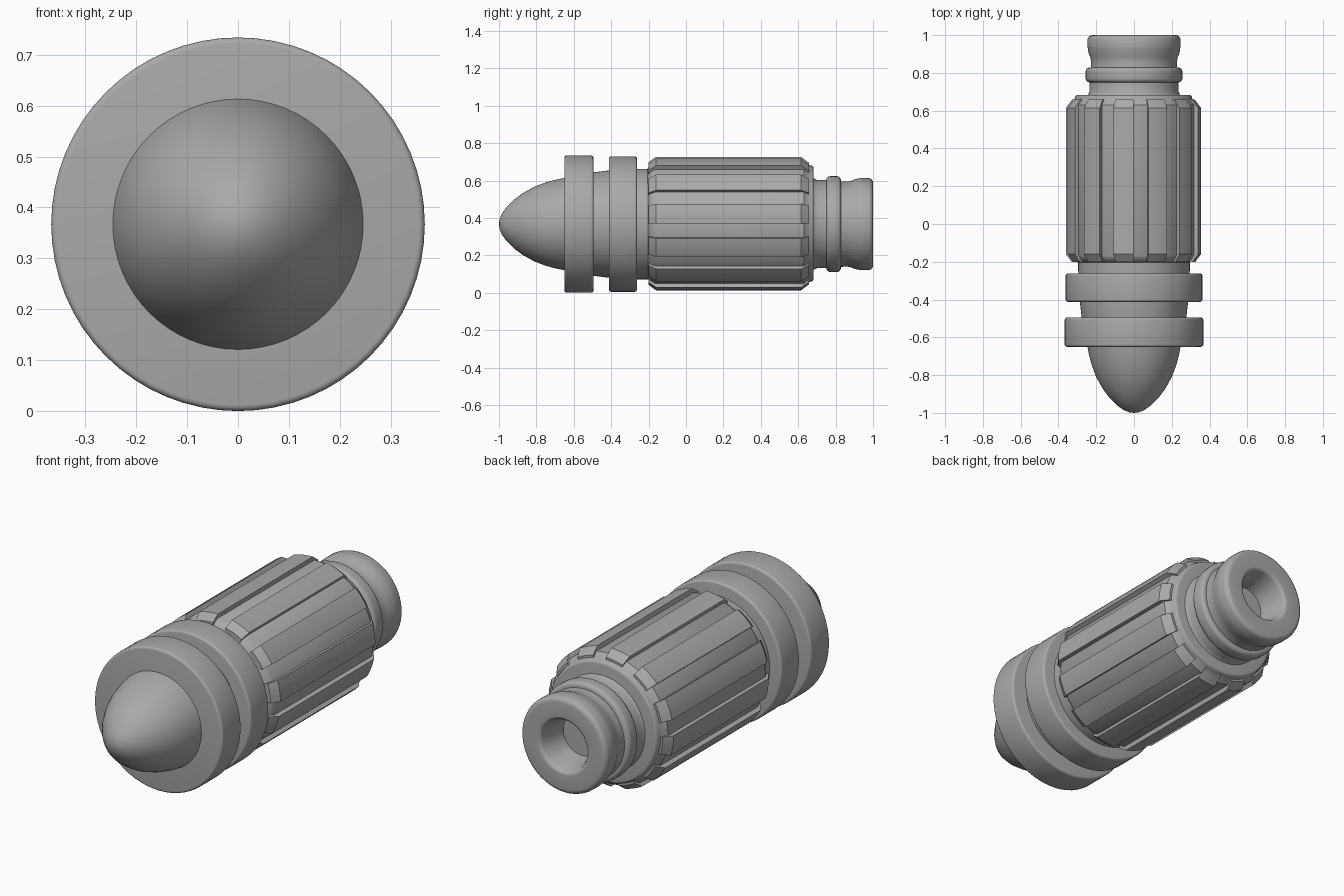
import bpy, bmesh
from math import sin, cos, pi, tau, radians

AXIS_Z = 0.367
SEGMENTS = 64
RIBS = 12

default = bpy.data.objects.get("Cube")
if default:
    bpy.data.objects.remove(default, do_unlink=True)

grey = bpy.data.materials.new("plain grey")
grey.use_nodes = True
grey.diffuse_color = (0.4, 0.4, 0.4, 1)
grey.node_tree.nodes["Principled BSDF"].inputs["Base Color"].default_value = (0.4, 0.4, 0.4, 1)


def finish(name, bm, angle=35):
    bmesh.ops.recalc_face_normals(bm, faces=bm.faces)
    mesh = bpy.data.meshes.new(name)
    bm.to_mesh(mesh)
    bm.free()
    mesh.materials.append(grey)
    obj = bpy.data.objects.new(name, mesh)
    obj.location.z = AXIS_Z
    bpy.context.collection.objects.link(obj)
    bpy.ops.object.select_all(action='DESELECT')
    bpy.context.view_layer.objects.active = obj
    obj.select_set(True)
    bpy.ops.object.shade_smooth_by_angle(angle=radians(angle))
    return obj


def lathe(name, profile):
    """Turn (y, radius) points around the long axis."""
    bm = bmesh.new()
    verts = [bm.verts.new((r, y, 0)) for y, r in profile]
    edges = [bm.edges.new(pair) for pair in zip(verts, verts[1:])]
    bmesh.ops.spin(bm, geom=verts + edges, axis=(0, 1, 0), cent=(0, 0, 0),
                   angle=tau, steps=SEGMENTS, use_merge=True)
    bmesh.ops.remove_doubles(bm, verts=bm.verts, dist=1e-5)
    return finish(name, bm)


def arc(y, r, size, start, end, steps=4):
    """Rounded corner points around (y, r), angles in degrees."""
    angles = [radians(start + (end - start) * i / steps) for i in range(steps + 1)]
    return [(y + size * cos(a), r + size * sin(a)) for a in angles]


def collar(name, y0, y1, r, bevel):
    lathe(name, [(y0, 0)] + arc(y0 + bevel, r - bevel, bevel, 180, 90)
          + arc(y1 - bevel, r - bevel, bevel, 90, 0) + [(y1, 0)])


# Rounded nose running back through the collars
lathe("nose", [(-1, 0), (-0.997, 0.025), (-0.985, 0.055), (-0.96, 0.09),
               (-0.92, 0.13), (-0.87, 0.167), (-0.81, 0.2), (-0.75, 0.223),
               (-0.69, 0.239), (-0.65, 0.246), (-0.5, 0.276), (-0.41, 0.287),
               (-0.33, 0.294), (-0.19, 0.296), (-0.19, 0)])

# Two front collars
collar("front_collar", -0.65, -0.495, 0.367, 0.012)
collar("rear_collar", -0.412, -0.262, 0.362, 0.012)

# Grip core with stepped, rounded ends
grip = lathe("grip_core", [(-0.205, 0), (-0.205, 0.295), (-0.19, 0.32), (-0.165, 0.335),
                           (0.63, 0.335), (0.655, 0.315)]
             + arc(0.668, 0.295, 0.015, 90, 0) + [(0.683, 0)])

# Raised ribs around the grip, chamfered at both ends
bm = bmesh.new()
stations = [(-0.2, 0.328), (-0.16, 0.357), (0.615, 0.357), (0.658, 0.325)]
for k in range(RIBS):
    start = tau * k / RIBS
    loops = []
    for y, r in stations:
        angles = [start + 0.3 * i / 4 for i in range(5)]
        outer = [bm.verts.new((r * cos(a), y, r * sin(a))) for a in angles]
        inner = [bm.verts.new((0.3 * cos(a), y, 0.3 * sin(a))) for a in reversed(angles)]
        loops.append(outer + inner)
    for a, b in zip(loops, loops[1:]):
        for i in range(len(a)):
            j = (i + 1) % len(a)
            bm.faces.new((a[i], a[j], b[j], b[i]))
    bm.faces.new(loops[0])
    bm.faces.new(loops[-1])
ribs = finish("grip_ribs", bm, 25)
for part in (grip, ribs):
    part.location.x -= 0.003
    part.location.z += 0.003

# Tail neck, flared end and blind hole
lathe("tail", [(0.66, 0), (0.66, 0.26), (0.685, 0.243), (0.7, 0.236), (0.75, 0.235),
               (0.84, 0.228), (0.865, 0.228), (0.885, 0.232), (0.905, 0.241)]
      + arc(0.94, 0.216, 0.03, 105, 90, 2) + arc(0.975, 0.221, 0.025, 80, 0)
      + [(1, 0.15)] + arc(0.98, 0.15, 0.02, -10, -80)
      + [(0.93, 0.115), (0.85, 0.105), (0.85, 0)])

# Small ring on the tail neck
collar("tail_ring", 0.75, 0.828, 0.256, 0.02)
